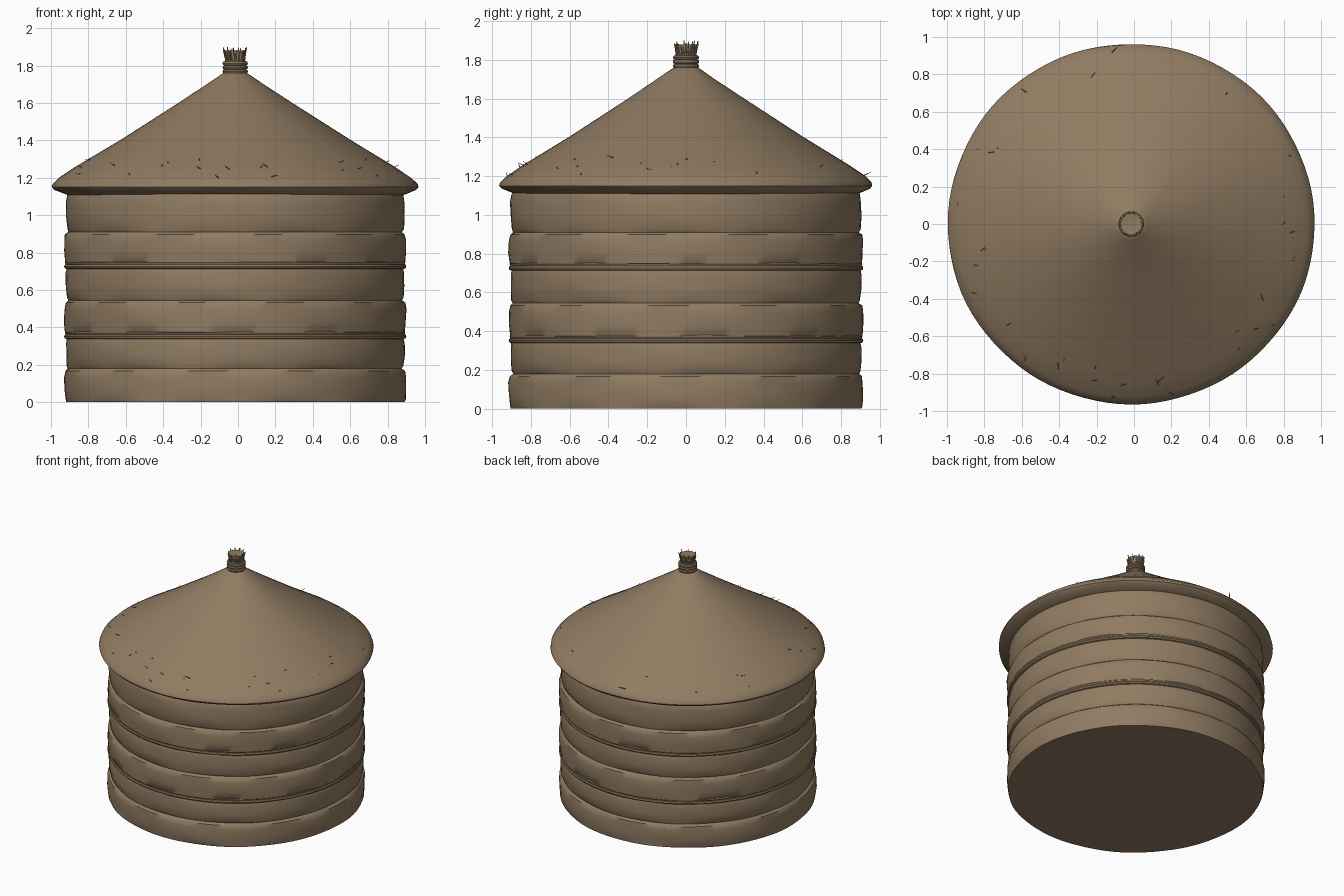
import bpy, bmesh, math, random
from mathutils import Vector

random.seed(4)
cube = bpy.data.objects.get("Cube")
if cube:
    bpy.data.objects.remove(cube, do_unlink=True)

thatch = bpy.data.materials.new("dry_thatch")
thatch.use_nodes = True
COLOR = (0.28, 0.2, 0.122, 1)
thatch.diffuse_color = COLOR
bsdf = thatch.node_tree.nodes["Principled BSDF"]
bsdf.inputs["Base Color"].default_value = COLOR
bsdf.inputs["Roughness"].default_value = 0.9

CX = -0.015


def finish(name, bm, angle=40):
    bmesh.ops.recalc_face_normals(bm, faces=bm.faces)
    mesh = bpy.data.meshes.new(name)
    bm.to_mesh(mesh)
    bm.free()
    mesh.materials.append(thatch)
    obj = bpy.data.objects.new(name, mesh)
    bpy.context.collection.objects.link(obj)
    bpy.ops.object.select_all(action="DESELECT")
    obj.select_set(True)
    bpy.context.view_layer.objects.active = obj
    bpy.ops.object.shade_smooth_by_angle(angle=math.radians(angle))
    return obj


def lathe(name, profile, sides=96, wobble=0.0, stretch=1.0, closed=False):
    """Spin a (radius, height) profile, capping both ends unless it is a closed loop."""
    bm = bmesh.new()
    rings = []
    for k, (r, z) in enumerate(profile):
        ring = []
        for i in range(sides):
            a = math.tau * i / sides
            w = wobble * (math.sin(5 * a + k) + math.sin(11 * a + 2 * k))
            ring.append(bm.verts.new((CX + (r + w) * stretch * math.cos(a),
                                      (r + w) * math.sin(a), z)))
        rings.append(ring)
    pairs = list(zip(rings, rings[1:]))
    if closed:
        pairs.append((rings[-1], rings[0]))
    for low, high in pairs:
        for i in range(sides):
            j = (i + 1) % sides
            bm.faces.new((low[i], low[j], high[j], high[i]))
    if not closed:
        bm.faces.new(rings[0])
        bm.faces.new(rings[-1])
    return finish(name, bm)


def hoop(name, radius, z, thick, sides=96):
    loop = [(radius + thick * math.cos(math.tau * i / 8),
             z + thick * math.sin(math.tau * i / 8)) for i in range(8)]
    return lathe(name, loop, sides, closed=True)


def straws(name, segments, thick):
    """Thin tapered stalks from start to end points."""
    bm = bmesh.new()
    for start, end in segments:
        start, end = Vector(start), Vector(end)
        axis = end - start
        turn = axis.to_track_quat("Z", "Y").to_matrix().to_4x4()
        turn.translation = (start + end) / 2
        bmesh.ops.create_cone(bm, segments=5, radius1=thick, radius2=thick * 0.4,
                              depth=axis.length, cap_ends=True, matrix=turn)
    return finish(name, bm)


def polar(r, a, z):
    return (CX + r * math.cos(a), r * math.sin(a), z)


# Wall: stacked straw bands, each bulging and tucked in at the seam above
seams = [0.0, 0.18, 0.36, 0.545, 0.735, 0.91, 1.12]
wall = [(0.905, 0.0)]
for i, (low, high) in enumerate(zip(seams, seams[1:])):
    h = high - low
    wide = 0.914 if i % 2 == 0 else 0.905
    wall += [(wide - 0.005, low + 0.08 * h), (wide, low + 0.4 * h),
             (wide, low + 0.75 * h), (wide - 0.006, low + 0.93 * h),
             (0.892, high)]
lathe("wall", wall, wobble=0.0018)

# Rope hoops tied round the wall, each a double strand
for n, z in (("lower", 0.36), ("upper", 0.735)):
    hoop(n + "_hoop_bottom_strand", 0.902, z - 0.009, 0.013)
    hoop(n + "_hoop_top_strand", 0.898, z + 0.011, 0.012)

# Conical roof with rounded eave and sloping underside
lathe("roof", [(0.86, 1.10), (0.9, 1.115), (0.95, 1.135), (0.963, 1.15),
               (0.958, 1.168), (0.925, 1.2), (0.84, 1.258), (0.6, 1.405),
               (0.3, 1.6), (0.15, 1.7), (0.085, 1.745), (0.055, 1.765)],
      wobble=0.0012, stretch=1.018)

# Tied neck and tuft on the peak
lathe("peak_neck", [(0.066, 1.74), (0.055, 1.77), (0.055, 1.82),
                    (0.048, 1.835), (0.058, 1.88), (0.05, 1.878)], sides=32)
for i, z in enumerate((1.768, 1.79, 1.812)):
    hoop("neck_binding_%d" % (i + 1), 0.056, z, 0.012, sides=32)
tuft = []
for i in range(26):
    a = math.tau * i / 26
    tuft.append((polar(0.046, a, 1.815),
                 polar(random.uniform(0.056, 0.066), a + random.uniform(-0.1, 0.1),
                       random.uniform(1.875, 1.9))))
straws("peak_tuft", tuft, 0.006)

# Loose stalks poking out of the roof near the eave
loose = []
for i in range(36):
    a = random.uniform(0, math.tau)
    r = random.uniform(0.78, 0.93)
    z = 1.258 - (r - 0.84) * 0.66
    loose.append((polar(r, a, z - 0.005),
                  polar(r + random.uniform(0.01, 0.04), a + random.uniform(-0.05, 0.05),
                        z + random.uniform(0.0, 0.015))))
straws("loose_roof_straw", loose, 0.003)
